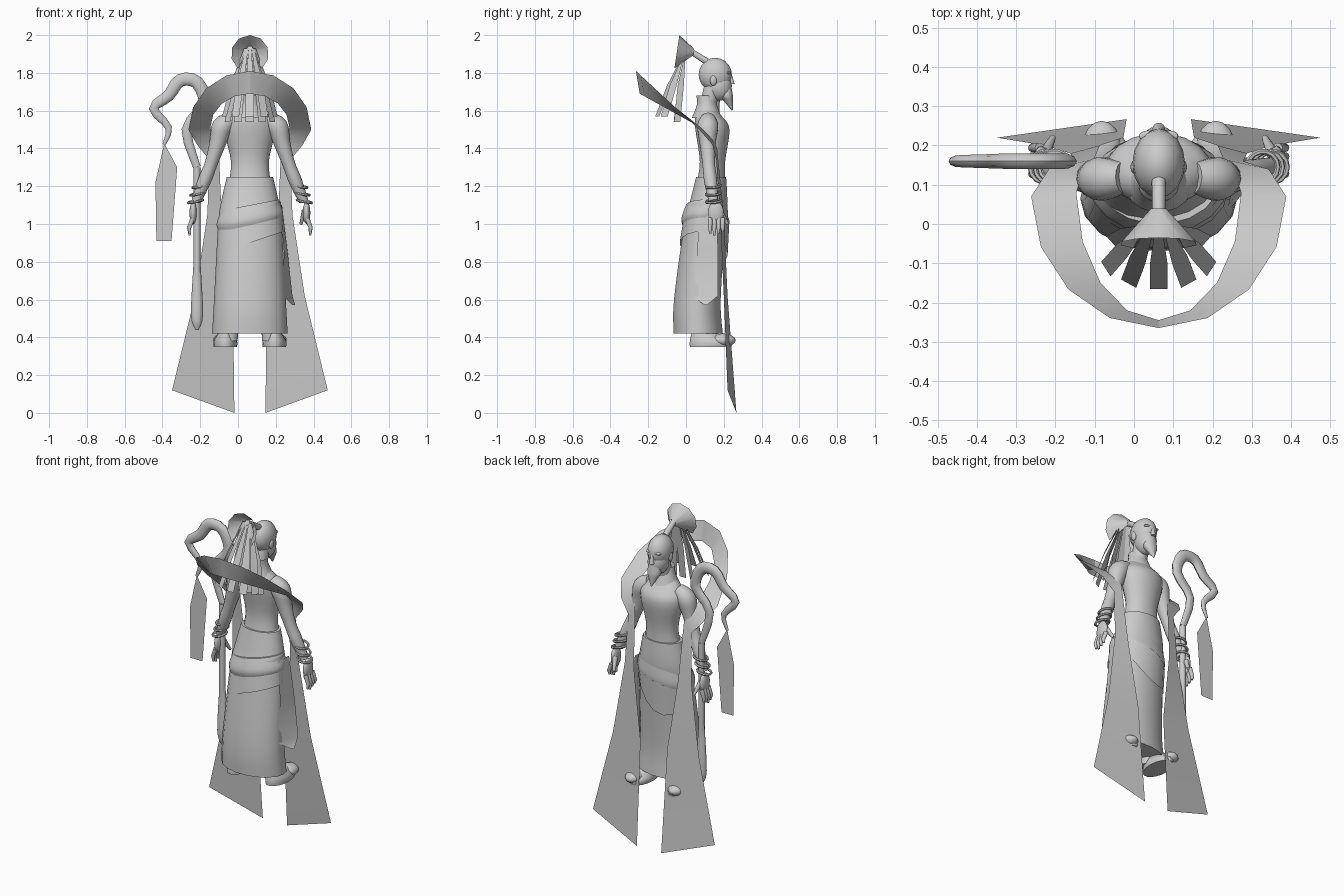
import bpy
import math
from mathutils import Vector

cube = bpy.data.objects.get("Cube")
if cube:
    bpy.data.objects.remove(cube)

grey = bpy.data.materials.new("plain grey")
grey.use_nodes = True
grey.diffuse_color = (0.6, 0.6, 0.6, 1)
grey.node_tree.nodes["Principled BSDF"].inputs["Base Color"].default_value = grey.diffuse_color
BODY_CENTRE = 0.063
BOTH_SIDES = (-1, 1)


def finish(obj, name):
    """Name, colour and shade one part."""
    obj.name = name
    obj.data.materials.append(grey)
    bpy.ops.object.select_all(action='DESELECT')
    obj.select_set(True)
    bpy.context.view_layer.objects.active = obj
    bpy.ops.object.shade_smooth_by_angle(angle=math.radians(45))


def build_mesh(name, points, faces):
    data = bpy.data.meshes.new(name)
    data.from_pydata([(x + BODY_CENTRE, y, z) for x, y, z in points], [], faces)
    obj = bpy.data.objects.new(name, data)
    bpy.context.collection.objects.link(obj)
    finish(obj, name)


def spline(keys, steps=4):
    """Smooth curve through a few key points of any dimension."""
    keys = [Vector(key) for key in keys]
    last = len(keys) - 1
    result = []
    for i in range(last):
        start, end = keys[i], keys[i + 1]
        leave = (end - keys[max(i - 1, 0)]) / 2
        arrive = (keys[min(i + 2, last)] - start) / 2
        for step in range(steps):
            t = step / steps
            blend = t * t * (3 - 2 * t)
            result.append(start.lerp(end, blend) + leave * t * (1 - t) ** 2 - arrive * t * t * (1 - t))
    return result + [keys[last]]


def angles(count):
    return [math.tau * i / count for i in range(count)]


def skin(name, rings, capped=True):
    """Join equal rings of points into a tube."""
    n = len(rings[0])
    points = [point for ring in rings for point in ring]
    faces = [(r * n + i, r * n + (i + 1) % n, (r + 1) * n + (i + 1) % n, (r + 1) * n + i)
             for r in range(len(rings) - 1) for i in range(n)]
    if capped:
        faces += [tuple(reversed(range(n))), tuple(range(len(points) - n, len(points)))]
    build_mesh(name, points, faces)


def loft(name, keys, depth, x=0, tilt=0, capped=True):
    """Level ovals through y, z, half width; depth is the oval's proportion."""
    rings = [[(x + width * math.cos(a), y + width * depth * math.sin(a), z + tilt * math.cos(a))
              for a in angles(18)] for y, z, width in spline(keys)]
    skin(name, rings, capped)


def tube(name, path, sides=10, flatness=1):
    """Tube through x, y, z, radius; flatness thins it from front to back."""
    rings = []
    for i, point in enumerate(path):
        along = Vector(path[min(i + 1, len(path) - 1)][:3]) - Vector(path[max(i - 1, 0)][:3])
        across = along.cross(Vector((0, 1, 0))).normalized()
        other = along.cross(across).normalized() * flatness
        rings.append([Vector(point[:3]) + point[3] * (across * math.cos(a) + other * math.sin(a))
                      for a in angles(sides)])
    skin(name, rings)


def cloth(name, edge, opposite, side=1):
    """Thin sheet between two edges."""
    points = [(side * x, y, z) for pair in zip(edge, opposite) for x, y, z in pair]
    faces = [(i, i + 1, i + 3, i + 2) for i in range(0, len(points) - 2, 2)]
    build_mesh(name, points, faces)


def ball(name, centre, size):
    bpy.ops.mesh.primitive_uv_sphere_add(segments=16, ring_count=10, location=centre)
    obj = bpy.context.object
    obj.location.x += BODY_CENTRE
    obj.scale = size
    finish(obj, name)


# Torso, neck and head
loft("torso", [(.13, 1.2, .115), (.14, 1.33, .1), (.14, 1.5, .135), (.12, 1.57, .105), (.11, 1.62, .05)], .68)
loft("neck", [(.11, 1.6, .045), (.14, 1.73, .045)], 1)
loft("collar", [(.11, 1.56, .09), (.11, 1.63, .06), (.1, 1.68, .05)], .9, capped=False)
ball("cranium", (0, .155, 1.79), (.067, .088, .09))
ball("jaw", (0, .175, 1.73), (.058, .068, .078))
loft("beard", [(.215, 1.73, .032), (.215, 1.68, .042), (.225, 1.65, .03), (.245, 1.6, .003)], .8)
loft("nose", [(.235, 1.79, .008), (.242, 1.74, .016)], 1)
for side in BOTH_SIDES:
    ball("ear", (side * .06, .145, 1.76), (.012, .018, .028))
    ball("brow", (side * .028, .224, 1.8), (.022, .014, .008))

# Topknot: tie, flared fan and hanging blades of hair
tube("hair_tie", [(0, .11, 1.86, .018), (0, 0, 1.93, .016)])
rim, root = [], []
for step in range(9):
    a = math.radians(step * 35 - 50)
    rim.append((.1 * math.cos(a), .015 * math.sin(a) - .05, 1.9 + .1 * math.sin(a)))
    root.append((.02 * math.cos(a), .04, 1.91 + .02 * math.sin(a)))
cloth("hair_fan", rim, root)
for reach, bottom, spread in ((.165, 1.57, .5), (.06, 1.54, .42)):
    for blade in range(-2, 3):
        a = blade * spread
        edges = []
        for edge in BOTH_SIDES:
            wide, turn = edge * .022 * math.cos(a), edge * .022 * math.sin(a)
            x, y = .16 * math.sin(a), -reach * math.cos(a * .8)
            edges.append([(x * .2 + wide / 3, 0, 1.93),
                          (x * .7 + wide, y * .6 + turn, 1.73),
                          (x + wide, y + turn, bottom)])
        cloth("hair_blade", *edges)

# Arms, hands and bracelets
for side in BOTH_SIDES:
    tube("arm", spline([(side * .09, .118, 1.555, .04), (side * .145, .115, 1.515, .056),
                        (side * .17, .115, 1.43, .044), (side * .205, .12, 1.32, .034),
                        (side * .24, .13, 1.23, .035), (side * .285, .145, 1.12, .025)]), 14)
    ball("palm", (side * .3, .158, 1.06), (.02, .042, .06))
    for finger in range(4):
        y = .128 + finger * .022
        tip = .94 + .01 * abs(finger - 1)
        tube("finger", [(side * .303, y, 1.03, .013), (side * .322, y, .98, .011), (side * .318, y, tip, .006)])
    tube("thumb", [(side * .29, .18, 1.07, .016), (side * .27, .22, 1, .008)])
    for ring in range(3):
        bpy.ops.mesh.primitive_torus_add(
            major_segments=14, minor_segments=6, major_radius=.04, minor_radius=.007,
            rotation=(.1, side * .2, 0),
            location=(BODY_CENTRE + side * (.264 + ring * .012), .145, 1.2 - ring * .04))
        finish(bpy.context.object, "bracelet")

# Skirt, wrapped sashes and hip cloth
loft("skirt", [(.065, .42, .2), (.06, .6, .19), (.1, 1, .168), (.12, 1.12, .152), (.133, 1.25, .122)], .66)
loft("sash", [(.1, .99, .166), (.1, 1.03, .176), (.11, 1.1, .155)], .71, tilt=.03)
loft("waist_wrap", [(.088, .9, .177), (.105, 1.06, .163)], .69, tilt=.06, capped=False)
top_edge, hem = [], []
for step in range(7):
    a = math.radians(30 + step * 20)
    x, y = .17 * math.cos(a), .1 + .13 * math.sin(a)
    top_edge.append((x, y, 1.02 + x * .3))
    hem.append((x, y - .01, .93 + x * .5 - .1 * math.sin(math.pi * step / 6)))
cloth("front_drape", top_edge, hem)
cloth("hip_cloth", [(.16, .07, 1.1), (.18, .06, .85), (.175, .03, .62), (.225, .1, .57)],
      [(.17, .16, 1.1), (.2, .17, .85), (.225, .17, .62), (.24, .11, .57)])

# Legs and shoes
for side in BOTH_SIDES:
    loft("leg", [(.07, .38, .035), (.07, .6, .05)], 1, x=side * .1)
    loft("shoe", [(.13, .35, .062), (.13, .38, .062), (.1, .42, .04)], 1.8, x=side * .13)
    ball("toe_cap", (side * .145, .195, .385), (.05, .068, .035))

# Floating shawl: half an oval behind the back, then long panels in front
for side in BOTH_SIDES:
    outer, inner = [], []
    for step in range(5):
        a = math.pi / 8 * step
        back, out = math.cos(a), math.sin(a)
        outer.append((.325 * out, .07 - .335 * back, 1.5 + .31 * back))
        inner.append((.21 * out, .08 - .325 * back, 1.51 + .18 * back))
    outer += [(.28, .14, 1.42), (.215, .16, 1.34), (.225, .18, 1.05), (.29, .2, .62), (.412, .22, .12)]
    inner += [(.19, .14, 1.45), (.165, .165, 1.4), (.15, .2, 1.05), (.09, .22, .62), (.082, .267, 0)]
    cloth("shawl", outer, inner, side)

# Crooked staff: pole, weighted foot, crook and hanging banner
STAFF_DEPTH = .16
tube("staff_pole", [(-.28, STAFF_DEPTH, .5, .018), (-.28, STAFF_DEPTH, 1.3, .018)])
loft("staff_foot", [(STAFF_DEPTH, .44, .008), (STAFF_DEPTH, .52, .032), (STAFF_DEPTH, .8, .018)], .7, x=-.28)
crook = [(-.28, 1.3), (-.335, 1.5), (-.24, 1.63), (-.28, 1.75), (-.37, 1.76),
         (-.43, 1.68), (-.51, 1.61), (-.43, 1.51), (-.455, 1.42)]
bends = spline(crook, 3)
tube("staff_crook", [(x, STAFF_DEPTH, z, .035 * math.sin(.6 + 2.4 * i / len(bends)))
                     for i, (x, z) in enumerate(bends)], flatness=.6)
cloth("banner", [(x, STAFF_DEPTH, z) for x, z in ((-.455, 1.42), (-.5, 1.22), (-.495, .91))],
      [(x, STAFF_DEPTH, z) for x, z in ((-.45, 1.42), (-.385, 1.3), (-.415, .91))])
